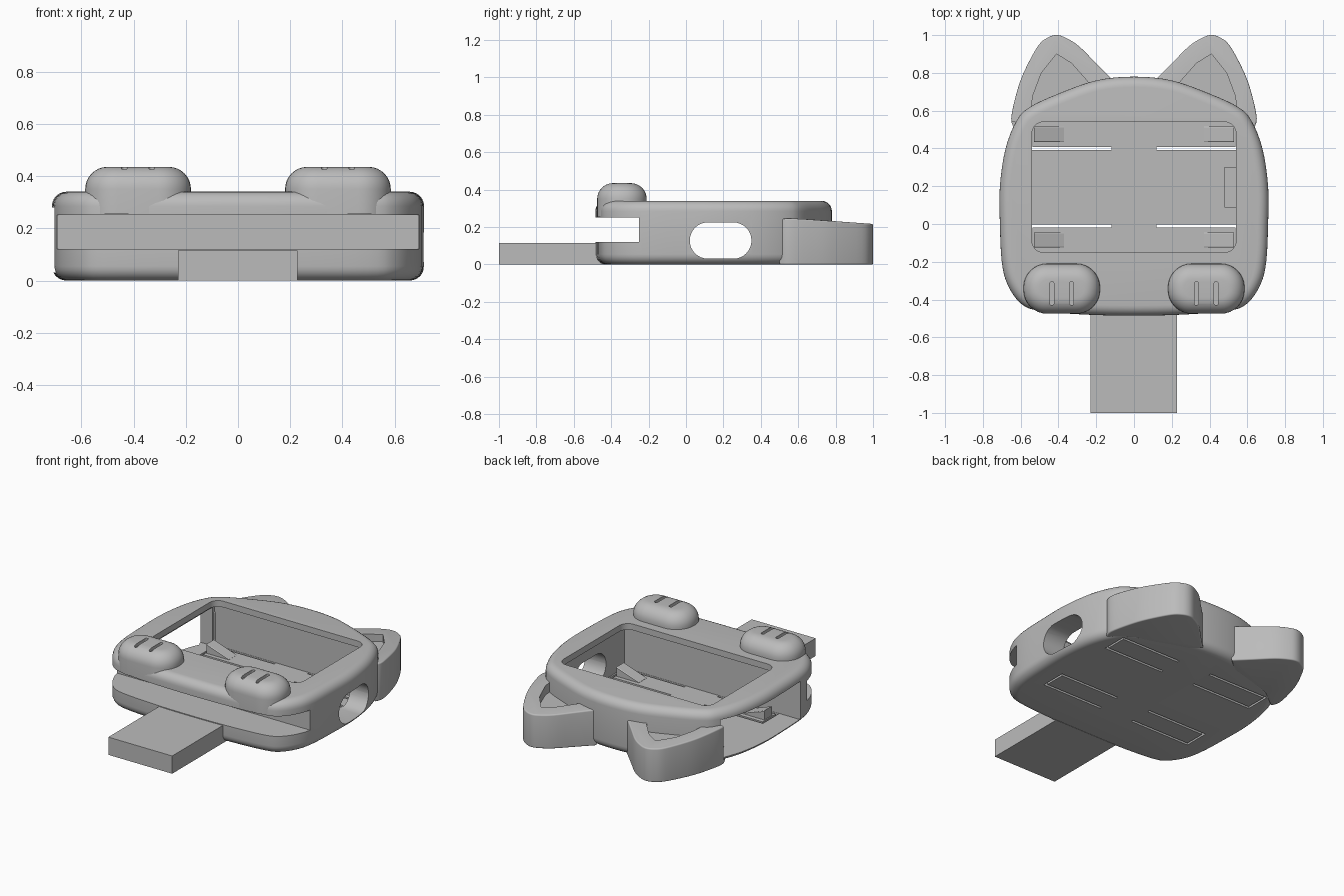
import bpy, bmesh, math
from mathutils import Vector

if "Cube" in bpy.data.objects:
    bpy.data.objects.remove(bpy.data.objects["Cube"])

GREY = (0.5, 0.5, 0.5, 1)
mat = bpy.data.materials.new("plain grey")
mat.use_nodes = True
mat.diffuse_color = GREY
mat.node_tree.nodes["Principled BSDF"].inputs["Base Color"].default_value = GREY


def activate(obj):
    bpy.ops.object.select_all(action="DESELECT")
    obj.select_set(True)
    bpy.context.view_layer.objects.active = obj


def prism(name, points, z0, z1, axis="z"):
    """Extrude an outline along z, or along x with points given as (y, z)."""
    bm = bmesh.new()
    place = (lambda p, h: (h, p[0], p[1])) if axis == "x" else (lambda p, h: (p[0], p[1], h))
    low = [bm.verts.new(place(p, z0)) for p in points]
    high = [bm.verts.new(place(p, z1)) for p in points]
    bm.faces.new(low)
    bm.faces.new(high)
    for i in range(len(points)):
        j = (i + 1) % len(points)
        bm.faces.new((low[i], low[j], high[j], high[i]))
    bmesh.ops.recalc_face_normals(bm, faces=bm.faces)
    mesh = bpy.data.meshes.new(name)
    bm.to_mesh(mesh)
    bm.free()
    mesh.materials.append(mat)
    obj = bpy.data.objects.new(name, mesh)
    bpy.context.collection.objects.link(obj)
    return obj


def rounded_rect(x0, x1, y0, y1, r, steps=8):
    corners = ((x1 - r, y1 - r), (x0 + r, y1 - r), (x0 + r, y0 + r), (x1 - r, y0 + r))
    pts = []
    for k, (cx, cy) in enumerate(corners):
        for s in range(steps + 1):
            a = math.pi / 2 * (k + s / steps)
            pts.append((cx + r * math.cos(a), cy + r * math.sin(a)))
    return pts


def box(name, x0, x1, y0, y1, z0, z1):
    return prism(name, [(x0, y0), (x1, y0), (x1, y1), (x0, y1)], z0, z1)


def spline(points, steps=4, closed=True):
    """Catmull-Rom curve through the points."""
    p = [Vector(q) for q in points]
    n = len(p)
    pts = []
    for i in range(n if closed else n - 1):
        if closed:
            a, b, c, d = (p[(i + k) % n] for k in (-1, 0, 1, 2))
        else:
            a, b, c, d = (p[min(max(i + k, 0), n - 1)] for k in (-1, 0, 1, 2))
        for s in range(steps):
            t = s / steps
            pts.append(0.5 * (2 * b + (c - a) * t + (2 * a - 5 * b + 4 * c - d) * t * t
                              + (3 * b - a - 3 * c + d) * t ** 3))
    return pts if closed else pts + [p[-1]]


def round_edges(obj, width, bottom=True, segments=6):
    """Bevel the rim edges of a prism."""
    bm = bmesh.new()
    bm.from_mesh(obj.data)
    caps = [f for f in bm.faces if len(f.verts) > 4]
    caps.sort(key=lambda f: f.calc_center_median().z)
    rims = {e for f in (caps if bottom else caps[1:]) for e in f.edges}
    bmesh.ops.bevel(bm, geom=list(rims), offset=width, segments=segments,
                    profile=0.5, affect="EDGES", clamp_overlap=True)
    bm.to_mesh(obj.data)
    bm.free()


def cut(obj, *cutters):
    for c in cutters:
        c.hide_render = True
        m = obj.modifiers.new("cut", "BOOLEAN")
        m.operation, m.solver, m.object = "DIFFERENCE", "EXACT", c
        activate(obj)
        bpy.ops.object.modifier_apply(modifier=m.name)
        bpy.data.objects.remove(c)


def smooth(obj):
    activate(obj)
    bpy.ops.object.shade_smooth_by_angle(angle=math.radians(32))


def side_opening():
    return box("side_opening", -0.9, -0.5, -0.17, 0.54, 0.03, 0.28)


# Body shell
half = [(0, 0.78), (0.2, 0.76), (0.4, 0.69), (0.55, 0.62), (0.62, 0.55), (0.68, 0.4),
        (0.71, 0.2), (0.71, 0), (0.7, -0.2), (0.67, -0.32), (0.6, -0.42), (0.5, -0.46),
        (0.25, -0.48), (0, -0.485)]
outline = half + [(-x, y) for x, y in reversed(half[1:-1])]
body = prism("body_shell", spline(outline), 0, 0.34)
round_edges(body, 0.055)

# Cavity, screen window, side opening, front slot and oval port
cut(body,
    box("cavity", -0.56, 0.56, -0.17, 0.56, 0.03, 0.3),
    prism("window", rounded_rect(-0.54, 0.54, -0.15, 0.54, 0.06), 0.2, 0.5),
    side_opening(),
    box("front_slot", -0.9, 0.9, -0.7, -0.25, 0.12, 0.25),
    prism("port", rounded_rect(0.02, 0.35, 0.031, 0.225, 0.0965), 0.5, 0.9, "x"),
    box("floor_recess", 0.48, 0.545, 0.09, 0.3, 0.018, 0.1))

# Slits that free the four spring arms in the floor
for s in (-1, 1):
    for inner, outer in ((0.4, 0.55), (-0.01, -0.16)):
        xs = sorted((s * 0.12, s * 0.55))
        ends = sorted((s * 0.537, s * 0.55))
        ys = sorted((inner, outer))
        for y in (inner, outer):
            cut(body, box("slit", xs[0], xs[1], y - 0.008, y + 0.008, -0.1, 0.1))
        cut(body, box("end_slit", ends[0], ends[1], ys[0], ys[1], -0.1, 0.1))
smooth(body)

# Ramped hooks on the arms
for s, side in ((-1, "right"), (1, "left")):
    for y, place in ((0.475, "back"), (-0.085, "front")):
        hook = prism(side + "_" + place + "_hook",
                     rounded_rect(-0.04, 0.04, 0.02, 0.09, 0.005, 1), 0.37, 0.53, "x")
        for v in hook.data.vertices:
            if v.co.x < 0.4 and v.co.z > 0.03:
                v.co.z = 0.031
            v.co.x *= s
            v.co.y += y
        if s < 0:
            hook.data.flip_normals()

# Ears with a sunken inner triangle
ear_edge = [(0.63, 0.5), (0.65, 0.56), (0.62, 0.7), (0.58, 0.81), (0.51, 0.94), (0.46, 0.985),
            (0.41, 1.0), (0.36, 0.985), (0.29, 0.94), (0.2, 0.85), (0.11, 0.76)]
ear_inner = [(0.55, 0.58), (0.535, 0.68), (0.49, 0.8), (0.41, 0.9), (0.33, 0.85),
             (0.25, 0.76), (0.19, 0.66)]
for s, side in ((-1, "right"), (1, "left")):
    shape = spline(ear_edge, 4, closed=False) + [Vector((0.2, 0.68)), Vector((0.5, 0.6))]
    ear = prism(side + "_ear", [(s * p.x, p.y) for p in shape], 0, 0.245)
    for v in ear.data.vertices:
        if v.co.z > 0.1:
            v.co.z -= 0.07 * max(v.co.y - 0.6, 0)
    round_edges(ear, 0.04, segments=5)
    cut(ear, prism("ear_recess", [(s * x, y) for x, y in ear_inner], 0.18, 0.4))
    if s < 0:
        cut(ear, side_opening())
    smooth(ear)

# Paws with two toe grooves each
for s, side in ((-1, "right"), (1, "left")):
    x0, x1 = sorted((s * 0.18, s * 0.585))
    paw = prism(side + "_paw", rounded_rect(x0, x1, -0.475, -0.21, 0.125), 0.255, 0.435)
    round_edges(paw, 0.085, bottom=False, segments=8)
    for x in (0.33, 0.435):
        cut(paw, prism("groove", rounded_rect(s * x - 0.011, s * x + 0.011, -0.43, -0.305,
                                              0.01, 3), 0.415, 0.6))
    smooth(paw)

# Flat tab at the front
box("front_tab", -0.23, 0.228, -1, -0.44, 0, 0.115)
